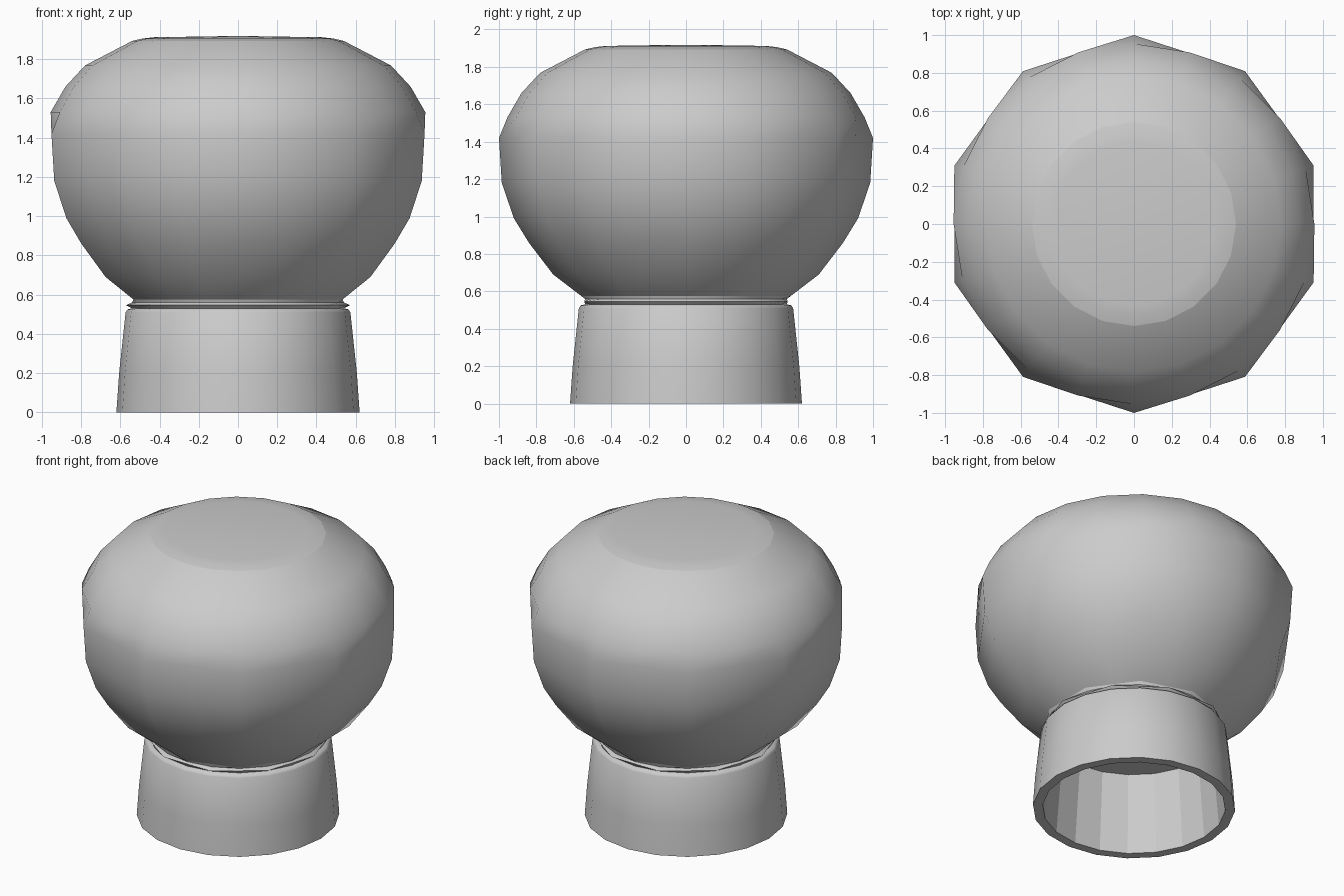
import bpy, bmesh, math

cube = bpy.data.objects.get("Cube")
if cube:
    bpy.data.objects.remove(cube)

grey = bpy.data.materials.new("plain_grey")
grey.use_nodes = True
grey.diffuse_color = (0.6, 0.6, 0.6, 1)
grey.node_tree.nodes["Principled BSDF"].inputs["Base Color"].default_value = (0.6, 0.6, 0.6, 1)

SEGMENTS = 20
ROUND, DECAGON, TURNED = "round", "decagon", "turned"


def ring_radius(radius, shape, i):
    """Decagon rings pull every second point in to the middle of a flat side."""
    flat = (shape == DECAGON and i % 2 == 1) or (shape == TURNED and i % 2 == 0)
    return radius * math.cos(math.pi / 10) if flat else radius


def lathe(name, rings, cap_start=False, cap_end=False, smooth_angle=None):
    """Skin a stack of (radius, height, shape) rings."""
    bm = bmesh.new()
    loops = []
    for radius, z, shape in rings:
        loop = []
        for i in range(SEGMENTS):
            a = math.pi / 2 + math.tau * i / SEGMENTS
            r = ring_radius(radius, shape, i)
            loop.append(bm.verts.new((r * math.cos(a), r * math.sin(a), z)))
        loops.append(loop)
    for low, high in zip(loops, loops[1:]):
        for i in range(SEGMENTS):
            j = (i + 1) % SEGMENTS
            bm.faces.new((low[i], low[j], high[j], high[i]))
    if cap_start:
        bm.faces.new(loops[0][::-1])
    if cap_end:
        bm.faces.new(loops[-1])
    mesh = bpy.data.meshes.new(name)
    bm.to_mesh(mesh)
    bm.free()
    mesh.materials.append(grey)
    obj = bpy.data.objects.new(name, mesh)
    bpy.context.collection.objects.link(obj)
    if smooth_angle:
        bpy.ops.object.select_all(action="DESELECT")
        obj.select_set(True)
        bpy.context.view_layer.objects.active = obj
        bpy.ops.object.shade_smooth_by_angle(angle=math.radians(smooth_angle))
    return obj


# Bulging head: ten-sided below the widest ring, rounder above it
lower = [(0.56, 0.575), (0.71, 0.69), (0.84, 0.86), (0.92, 0.99), (0.985, 1.18), (1.0, 1.42)]
upper = [(0.955, 1.53), (0.88, 1.66), (0.78, 1.768), (0.54, 1.893)]
lathe("knob_head",
      [(r, z, DECAGON) for r, z in lower] + [(r, z, ROUND) for r, z in upper],
      smooth_angle=60)

# Shallow stepped disc on top
top = [(0.54, 1.893), (0.49, 1.905), (0.43, 1.912), (0.05, 1.918)]
lathe("top_disc", [(r, z, ROUND) for r, z in top], cap_end=True, smooth_angle=30)

# Thin pinched collar between skirt and head
lathe("neck_collar", [(0.54, 0.53, ROUND), (0.571, 0.546, TURNED),
                      (0.54, 0.56, ROUND), (0.56, 0.575, DECAGON)], smooth_angle=30)

# Tapered skirt with a softened shoulder
skirt = [(0.62, 0), (0.606, 0.2), (0.573, 0.51), (0.563, 0.525), (0.54, 0.53)]
lathe("skirt", [(r, z, ROUND) for r, z in skirt], smooth_angle=60)

# Hollow socket: rim, faceted inner wall and ceiling
socket = [(0.62, 0), (0.56, 0), (0.515, 0.53)]
lathe("socket", [(r, z, ROUND) for r, z in reversed(socket)], cap_start=True)
bore = bpy.data.objects["socket"].data
bore.flip_normals()
for poly in bore.polygons:
    poly.use_smooth = False
